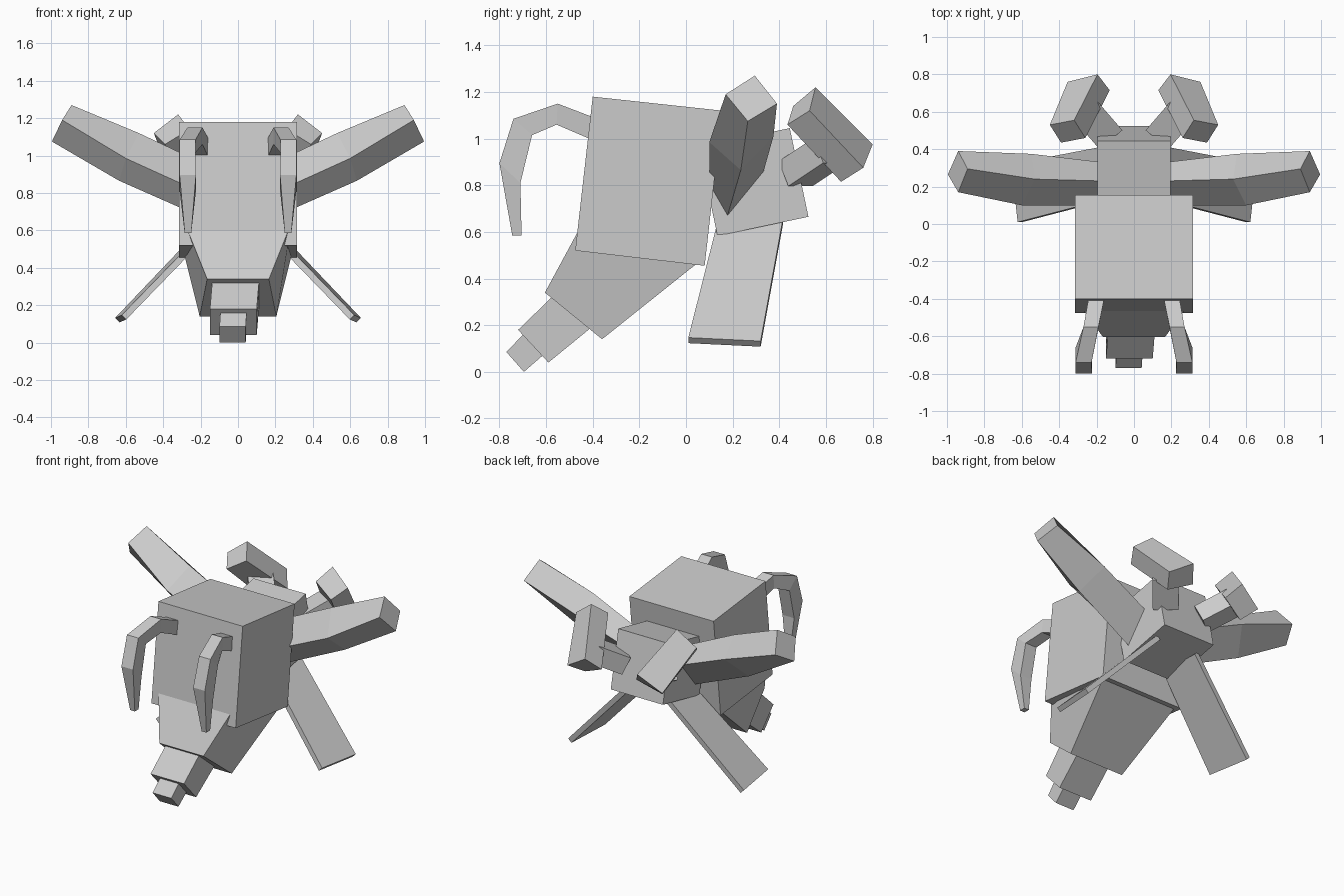
import bpy, bmesh
from mathutils import Vector

cube = bpy.data.objects.get("Cube")
if cube:
    bpy.data.objects.remove(cube, do_unlink=True)

grey = bpy.data.materials.new("plain grey")
grey.use_nodes = True
grey.diffuse_color = (0.6, 0.6, 0.6, 1)
grey.node_tree.nodes["Principled BSDF"].inputs["Base Color"].default_value = (0.6, 0.6, 0.6, 1)


def loft(name, rings):
    """Join four-cornered rings into a closed flat-shaded bar."""
    bm = bmesh.new()
    loops = [[bm.verts.new(p) for p in ring] for ring in rings]
    for a, b in zip(loops, loops[1:]):
        for i in range(4):
            j = (i + 1) % 4
            bm.faces.new((a[i], a[j], b[j], b[i]))
    bm.faces.new(loops[0][::-1])
    bm.faces.new(loops[-1])
    bmesh.ops.recalc_face_normals(bm, faces=bm.faces)
    mesh = bpy.data.meshes.new(name)
    bm.to_mesh(mesh)
    bm.free()
    mesh.materials.append(grey)
    obj = bpy.data.objects.new(name, mesh)
    bpy.context.collection.objects.link(obj)
    return obj


def pair(name, rings):
    """Build a part on the left and its mirror on the right."""
    loft("left_" + name, rings)
    loft("right_" + name, [[(-p[0], p[1], p[2]) for p in r] for r in rings])


def section(top, low, top_x, low_x, shift=0):
    """Ring across the body from an upper and a lower side-profile point."""
    return [(shift - top_x, *top), (shift + top_x, *top),
            (shift + low_x, *low), (shift - low_x, *low)]


# Main body and head blocks
loft("body", [section((-.40, 1.18), (-.475, .52), .315, .315),
              section((.155, 1.12), (.08, .455), .315, .315)])
loft("head", [section((.055, .963), (.135, .583), .195, .195),
              section((.445, 1.045), (.525, .665), .195, .195)])

# Tapering tail in three steps
loft("tail_base", [section((-.44, .645), (.07, .483), .287, .29),
                   section((-.605, .34), (-.36, .14), .165, .205)])
loft("tail_middle", [section((-.56, .335), (-.40, .195), .125, .125, -.012),
                     section((-.72, .18), (-.59, .04), .125, .125, -.025)])
loft("tail_tip", [section((-.67, .19), (-.58, .10), .07, .07, -.022),
                  section((-.77, .085), (-.695, 0), .07, .07, -.029)])

# Curved hooks: outer point, inner point, and width range in x at each bend
hook = [((-.38, 1.085), (-.38, .985), .155, .24),
        ((-.55, 1.15), (-.555, 1.06), .19, .27),
        ((-.74, 1.085), (-.66, 1.015), .227, .312),
        ((-.80, .895), (-.71, .81), .225, .312),
        ((-.745, .585), (-.705, .585), .25, .285)]
pair("hook", [[(a, *o), (b, *o), (b, *i), (a, *i)] for o, i, a, b in hook])

# Raised arms
pair("arm", [
    [(.17, .23, .95), (.17, .10, .79), (.17, .175, .66), (.17, .33, .85)],
    [(.53, .24, 1.12), (.60, .10, .985), (.635, .235, .865), (.55, .375, 1.01)],
    [(.89, .295, 1.27), (.94, .17, 1.19), (.995, .265, 1.075), (.94, .39, 1.15)]])

# Flat lower legs
off = Vector((.012, 0, .012))
edges = [(Vector((.13, .135, .63)), Vector((.15, .415, .64))),
         (Vector((.61, .01, .135)), Vector((.645, .32, .12)))]
pair("lower_leg", [[f + off, b + off, b - off, f - off] for f, b in edges])

# Short stalks carrying the rear blocks
start, end = Vector((.14, .47, .85)), Vector((.27, .62, .95))
side = Vector((.06, -.052, 0))
up = side.cross(end - start).normalized() * .06
pair("stalk", [[c + side + up, c - side + up, c - side - up, c + side - up]
               for c in (start, end)])
pair("rear_block", [
    [(.195, .80, .975), (.355, .76, .875), (.29, .665, .815), (.13, .715, .89)],
    [(.32, .555, 1.22), (.45, .53, 1.12), (.39, .435, 1.06), (.26, .46, 1.14)]])
